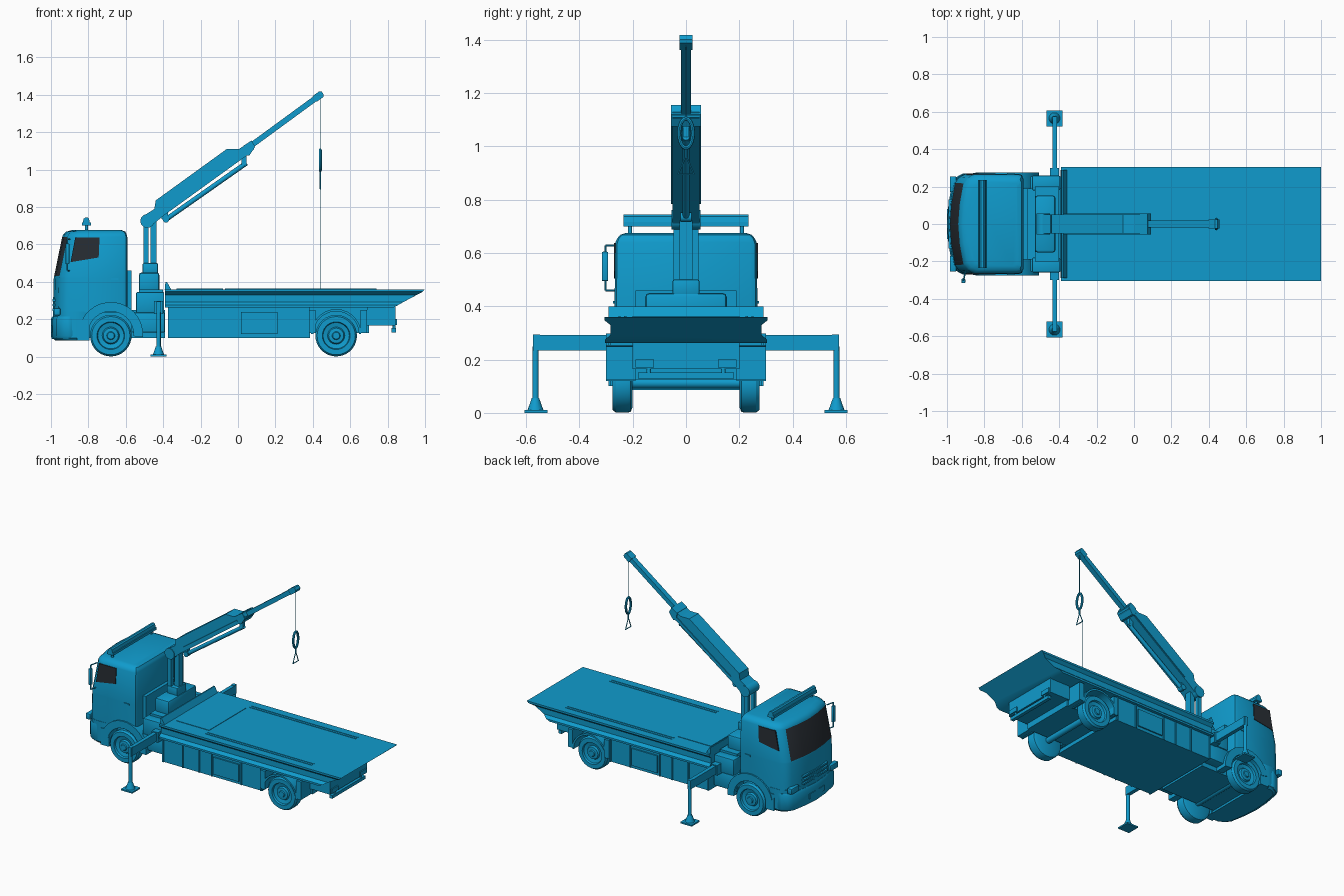
import bpy, bmesh, math
from mathutils import Vector

cube = bpy.data.objects.get("Cube")
if cube:
    bpy.data.objects.remove(cube, do_unlink=True)


def material(name, rgb):
    m = bpy.data.materials.new(name)
    m.use_nodes = True
    m.diffuse_color = (*rgb, 1)
    bsdf = m.node_tree.nodes["Principled BSDF"]
    bsdf.inputs["Base Color"].default_value = (*rgb, 1)
    bsdf.inputs["Roughness"].default_value = 0.6
    return m


BLUE = material("truck blue", (0.005, 0.33, 0.61))
GLASS = material("dark glass", (0.022, 0.028, 0.036))


def finish(name, bm, mats=(BLUE,), bevel=0, rule=None):
    """Turn a bmesh into a smooth-by-angle object, with an optional colour rule."""
    bmesh.ops.recalc_face_normals(bm, faces=bm.faces)
    if bevel:
        bmesh.ops.bevel(bm, geom=bm.edges[:], offset=bevel, segments=2, profile=0.5, affect='EDGES')
    if rule:
        for f in bm.faces:
            f.material_index = int(rule(f))
    mesh = bpy.data.meshes.new(name)
    bm.to_mesh(mesh)
    bm.free()
    for m in mats:
        mesh.materials.append(m)
    ob = bpy.data.objects.new(name, mesh)
    bpy.context.collection.objects.link(ob)
    bpy.ops.object.select_all(action='DESELECT')
    ob.select_set(True)
    bpy.context.view_layer.objects.active = ob
    bpy.ops.object.shade_smooth_by_angle(angle=math.radians(32))
    return ob


def loft(name, rings, closed=False, **kw):
    """Skin a list of equal-length point rings; cap the ends unless closed."""
    bm = bmesh.new()
    rows = [[bm.verts.new(p) for p in ring] for ring in rings]
    n = len(rows[0])
    pairs = list(zip(rows, rows[1:])) + ([(rows[-1], rows[0])] if closed else [])
    for a, b in pairs:
        for i in range(n):
            j = (i + 1) % n
            bm.faces.new((a[i], a[j], b[j], b[i]))
    if not closed:
        bm.faces.new(rows[0])
        bm.faces.new(rows[-1])
    return finish(name, bm, **kw)


def prism(name, pts, y0, y1, **kw):
    return loft(name, [[(x, y, z) for x, z in pts] for y in (y0, y1)], **kw)


def box(name, x, y, z, **kw):
    prism(name, [(x[0], z[0]), (x[1], z[0]), (x[1], z[1]), (x[0], z[1])], y[0], y[1], **kw)


def rod(name, a, b, r, r2=None, n=16):
    a, b = Vector(a), Vector(b)
    q = (b - a).to_track_quat('Z', 'Y')
    ring = lambda c, rad: [c + q @ Vector((rad * math.cos(t), rad * math.sin(t), 0))
                           for t in (2 * math.pi * i / n for i in range(n))]
    loft(name, [ring(a, r), ring(b, r if r2 is None else r2)])


def wheel(name, x, s):
    prof = [(.004, .2), (.09, .2), (.108, .208), (.111, .22), (.111, .262), (.102, .275), (.074, .275),
            (.07, .262), (.046, .256), (.04, .268), (.022, .27), (.018, .276), (.004, .276)]
    turns = [2 * math.pi * i / 36 for i in range(36)]
    loft(name, [[(x + r * math.cos(t), s * y, .112 + r * math.sin(t)) for t in turns] for r, y in prof])


def arch(name, x, r_in, r_out, y0, y1, a0=0, a1=180):
    ts = [math.radians(a0 + (a1 - a0) * i / 14) for i in range(15)]
    arc = lambda r, seq: [(x + r * math.cos(t), .12 + r * math.sin(t)) for t in seq]
    prism(name, arc(r_out, ts) + arc(r_in, ts[::-1]), y0, y1)


def cab_ring(z, xf, w, xb):
    """Horizontal cab outline: bowed front, rounded corners."""
    half = [(xf, 0), (xf + .008, .4 * w), (xf + .028, .82 * w), (xf + .05, .93 * w),
            (xf + .085, w), (xb - .025, w), (xb - .007, w - .007), (xb, w - .025)]
    return [(x, y, z) for x, y in half] + [(x, -y, z) for x, y in half[:0:-1]]


# Cab shell with windscreen faces
XB = -.592
levels = [(.235, -.99, .266, XB), (.42, -.985, .268, XB), (.43, -.983, .268, XB), (.64, -.94, .265, XB),
          (.655, -.933, .258, XB - .004), (.668, -.918, .247, XB - .01), (.676, -.89, .225, XB - .03)]
loft("cab", [cab_ring(*l) for l in levels], mats=(BLUE, GLASS),
     rule=lambda f: f.normal.x < -.8 and .43 < f.calc_center_median().z < .64)
loft("cab_lower", [cab_ring(*l) for l in ((.085, -.975, .255, -.8), (.1, -.99, .266, -.8), (.24, -.99, .268, -.8))])
loft("front_bumper", [cab_ring(*l) for l in ((.095, -.995, .262, -.87), (.11, -1, .27, -.87),
                                            (.2, -1, .27, -.87), (.215, -.992, .268, -.87))])
for z in (.245, .27, .295):
    box("grille_bar", (-.993, -.97), (-.13, .13), (z, z + .012))
box("number_plate_mount", (-1, -.97), (-.08, .08), (.13, .165))
box("front_chassis", (-.93, -.39), (-.19, .19), (.1, .25))
box("cab_back_frame", (-.6, -.57), (-.19, .19), (.25, .46))

for s in (1, -1):
    # Cab side details
    prism("side_window", [(-.895, .505), (-.745, .53), (-.74, .638), (-.87, .638)], s * .262, s * .27, mats=(GLASS,))
    box("door_handle", (-.68, -.64), (s * .262, s * .274), (.41, .42))
    box("headlight", (-.985, -.95), (s * .17, s * .255), (.22, .26), bevel=.006)
    arch("front_fender", -.68, .122, .172, s * .185, s * .276, -5, 168)
    box("step", (-.86, -.795), (s * .2, s * .272), (.085, .2))
    rod("light_bar_leg", (-.81, s * .21, .66), (-.81, s * .21, .71), .008)
    # Wheels and rear arches
    for name, x in (("front_wheel", -.68), ("rear_wheel", .525)):
        wheel(name, x, s)
    arch("rear_fender", .525, .122, .134, s * .19, s * .3)
    for x in (.397, .672):
        box("mud_flap", (x - .018, x + .018), (s * .19, s * .3), (.125, .25))
    # Stabiliser leg and foot
    rod("stabiliser_leg", (-.425, s * .565, .04), (-.425, s * .565, .25), .012)
    box("stabiliser_head", (-.437, -.413), (s * .548, s * .575), (.235, .295))
    rod("foot_cone", (-.425, s * .565, .01), (-.425, s * .565, .055), .03, .014)
    box("foot_pad", (-.468, -.382), (s * .52, s * .607), (0, .01))
    # Side lockers behind the cab
    box("side_tank", (-.57, -.39), (s * .15, s * .255), (.13, .235), bevel=.006)
    box("upper_tank", (-.545, -.395), (s * .18, s * .258), (.235, .345), bevel=.006)
    # Skirt with ribs and locker door
    for x in (-.37, -.22, -.095, .0, .225, .375):
        box("skirt_rib", (x - .004, x + .004), (s * .28, s * .291), (.1, .262))
    box("locker_door", (.015, .21), (s * .28, s * .293), (.12, .238))
    # Deck rails
    for y in (.224, .245):
        box("deck_rail", (-.07, .74), (s * y, s * (y + .008)), (.355, .363))
    box("tail_lamp", (.83, .85), (s * .12, s * .19), (.17, .2))
    rod("bumper_bracket", (.835, s * .14, .14), (.835, s * .14, .18), .008)

# Light bar and mirror
box("light_bar_base", (-.835, -.787), (-.235, .235), (.7, .717))
prism("light_bar_lens", [(-.83, .715), (-.792, .715), (-.797, .737), (-.805, .744), (-.817, .744), (-.825, .737)],
      -.235, .235)
box("mirror", (-.922, -.902), (-.316, -.292), (.495, .605), bevel=.004)
for z in (.46, .628):
    rod("mirror_arm", (-.9, -.25, z), (-.912, -.302, z), .004, n=8)
rod("mirror_post", (-.912, -.302, .46), (-.912, -.302, .628), .004, n=8)

# Deck with flared rear lip
section = [(.305, .36), (.305, .347), (.284, .33), (.284, .292), (.304, .275), (.304, .262)]
section += [(-y, z) for y, z in section[::-1]]
tail = {.36: 1, .347: .988, .33: .955, .292: .885, .275: .855, .262: .83}
loft("deck", [[(-.39, y, z) for y, z in section], [(tail[z], y, z) for y, z in section]])
prism("headboard", [(-.392, .355), (-.388, .4), (-.38, .4), (-.358, .36)], -.29, .29)
box("deck_panel", (-.33, -.08), (-.2, .2), (.355, .363))

# Lower body
box("skirt", (-.375, .385), (-.284, .284), (.1, .265))
box("rear_chassis", (.38, .7), (-.19, .19), (.125, .265))
box("rear_box", (.69, .842), (-.2, .2), (.165, .265))
box("rear_bumper", (.822, .845), (-.18, .18), (.13, .152))
for x in (-.68, .525):
    rod("axle", (x, -.21, .112), (x, .21, .112), .02)

# Crane base
box("stabiliser_beam", (-.437, -.411), (-.57, .57), (.235, .292))
box("stabiliser_housing", (-.448, -.4), (-.3, .3), (.228, .298))
box("crane_base", (-.53, -.4), (-.2, .2), (.235, .36))
box("crane_body", (-.53, -.42), (-.153, .153), (.34, .45), bevel=.015)
box("crane_collar", (-.51, -.428), (-.05, .05), (.44, .5), bevel=.006)
box("crane_post", (-.467, -.435), (-.024, .024), (.44, .75))
for s in (1, -1):
    box("post_strut", (-.505, -.478), (s * .022, s * .046), (.44, .74))

# Boom
prism("boom", [(-.45, .71), (-.4, .752), (.04, 1.07), (.085, 1.108), (.088, 1.13), (.072, 1.152), (.005, 1.11),
               (-.06, 1.11), (-.44, .835), (-.447, .79), (-.5, .755)], -.05, .05)
rod("boom_pivot", (-.485, -.055, .725), (-.485, .055, .725), .037, n=24)
for s in (1, -1):
    prism("boom_side_rib", [(-.38, .8), (-.365, .785), (.04, 1.078), (.03, 1.095)], s * .046, s * .056)
prism("boom_collar", [(.035, 1.075), (.06, 1.075), (.09, 1.12), (.072, 1.155), (.03, 1.128)], -.056, .056)
prism("boom_extension", [(.04, 1.088), (.45, 1.388), (.432, 1.412), (.022, 1.112)], -.018, .018)
prism("boom_tip", [(.42, 1.362), (.456, 1.388), (.458, 1.402), (.447, 1.418), (.434, 1.418), (.398, 1.392)],
      -.025, .025)
rod("lift_cylinder", (-.39, 0, .73), (.045, 0, 1.035), .013)
rod("lift_lug", (-.385, -.02, .735), (-.385, .02, .735), .018)
box("lift_bracket", (-.41, -.375), (-.012, .012), (.735, .78))
box("lift_end_bracket", (.02, .045), (-.012, .012), (1.02, 1.08))

# Hook and cable
HX = .44
rod("cable", (HX, 0, 1.38), (HX, 0, 1.1), .002, n=6)
link = []
for i in range(24):
    t = 2 * math.pi * i / 24
    c = Vector((HX, .026 * math.cos(t), 1.05 + .055 * math.sin(t)))
    out = Vector((0, math.cos(t), math.sin(t)))
    link.append([c + .008 * (out * math.cos(u) + Vector((1, 0, 0)) * math.sin(u))
                 for u in (math.pi * k / 4 for k in range(8))])
loft("hook_link", link, closed=True)
rod("hook_shank", (HX, 0, 1), (HX, 0, .96), .005, n=8)
rod("sling_spreader", (HX, -.03, .895), (HX, .03, .895), .003, n=8)
for s in (1, -1):
    rod("sling", (HX, 0, .965), (HX, s * .03, .895), .003, n=8)
    rod("sling_line", (HX, s * .03, .895), (HX, s * .03, .36), .001, n=6)
